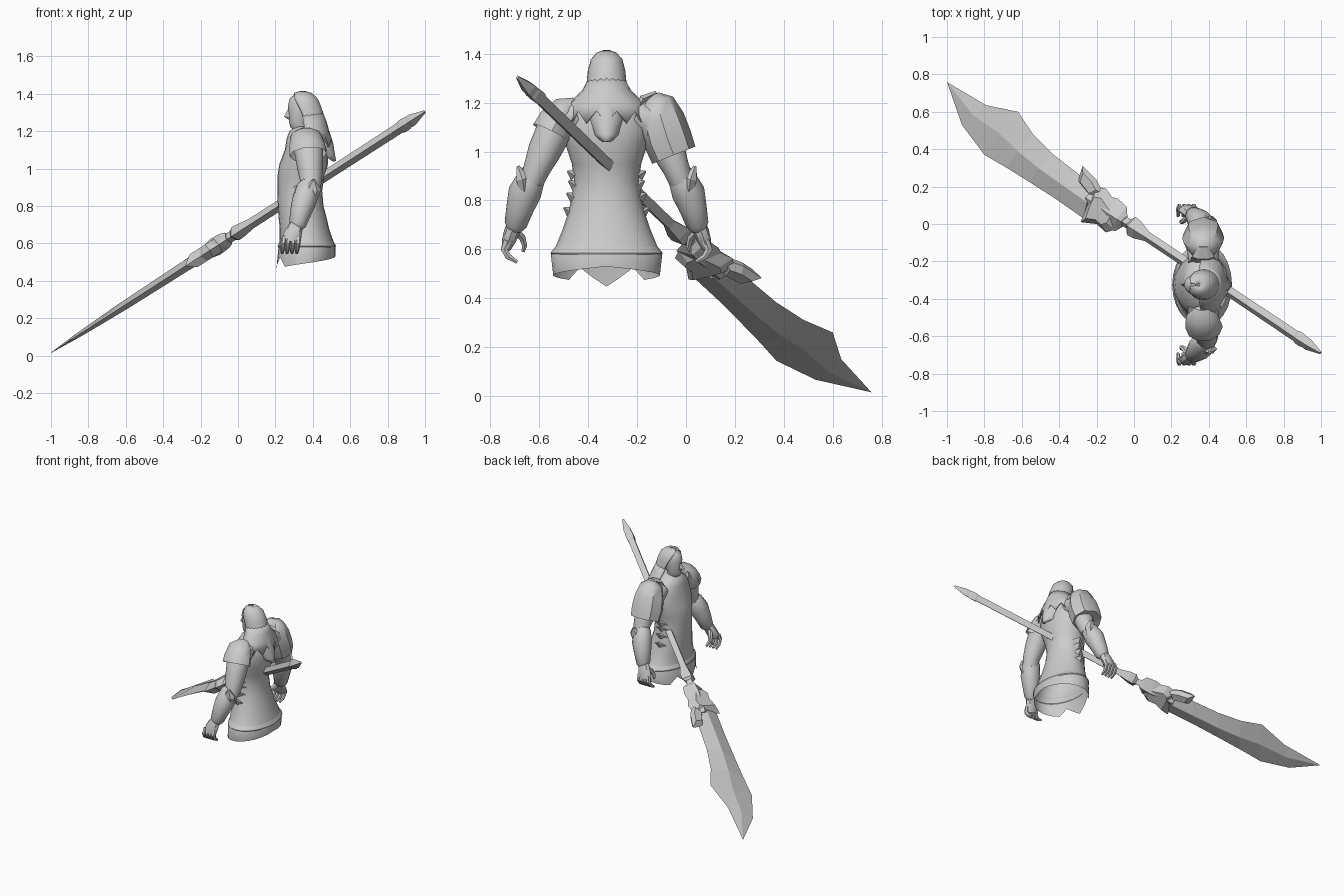
import bpy, bmesh, math
from mathutils import Vector

CY = -0.325  # figure's centre line in y; it faces -x
grey = bpy.data.materials.new("plain grey")
grey.diffuse_color = (0.6, 0.6, 0.6, 1)


def loft(name, rings, closed=True, cap0=True, cap1=True, smooth=True, thick=0):
    """Skin a list of equally long point rings."""
    bm = bmesh.new()
    rows = [[bm.verts.new(p) for p in r] for r in rings]
    n = len(rows[0])
    for a, b in zip(rows, rows[1:]):
        for i in range(n if closed else n - 1):
            j = (i + 1) % n
            bm.faces.new((a[i], a[j], b[j], b[i]))
    if closed and cap0:
        bm.faces.new(rows[0][::-1])
    if closed and cap1:
        bm.faces.new(rows[-1])
    bmesh.ops.remove_doubles(bm, verts=bm.verts, dist=1e-5)
    bmesh.ops.recalc_face_normals(bm, faces=bm.faces)
    me = bpy.data.meshes.new(name)
    bm.to_mesh(me)
    bm.free()
    me.materials.append(grey)
    ob = bpy.data.objects.new(name, me)
    bpy.context.collection.objects.link(ob)
    if thick:
        mod = ob.modifiers.new("thickness", 'SOLIDIFY')
        mod.thickness = thick
        mod.offset = 0
    if smooth:
        bpy.ops.object.select_all(action='DESELECT')
        ob.select_set(True)
        bpy.context.view_layer.objects.active = ob
        bpy.ops.object.shade_smooth_by_angle(angle=math.radians(42))
    return ob


def oval(z, cx, rx, ry, a0=0, a1=360, n=24):
    """Level ring; angle 0 is the figure's back."""
    full = a1 - a0 == 360
    out = []
    for i in range(n if full else n + 1):
        a = math.radians(a0 + (a1 - a0) * i / n)
        out.append(Vector((cx + rx * math.cos(a), CY + ry * math.sin(a), z)))
    return out


def tube(name, path, sides=10, hint=(1, 0, 0), **kw):
    """Path rows are (x, y, z, radius along hint, radius across)."""
    pts = [Vector(p[:3]) for p in path]
    rings = []
    for i, p in enumerate(pts):
        t = (pts[min(i + 1, len(pts) - 1)] - pts[max(i - 1, 0)]).normalized()
        u = Vector(hint)
        u = (u - t * u.dot(t)).normalized()
        v = t.cross(u)
        ru, rv = path[i][3], path[i][4]
        rings.append([p + u * ru * math.cos(a) + v * rv * math.sin(a)
                      for a in (2 * math.pi * k / sides for k in range(sides))])
    return loft(name, rings, **kw)


def side(s, rows):
    """Turn outward offsets into y positions on side s."""
    return [(r[0], CY + s * r[1], *r[2:]) for r in rows]


# Torso and coat: z, centre x, depth radius, width radius
coat = [(1.225, .36, .05, .05), (1.20, .36, .085, .09), (1.16, .365, .105, .15),
        (1.10, .365, .115, .175), (1.02, .35, .13, .165), (.95, .335, .125, .142),
        (.88, .33, .12, .133), (.80, .335, .122, .145), (.74, .345, .128, .16),
        (.68, .355, .132, .18), (.60, .368, .146, .213), (.58, .368, .152, .228)]
rings = [oval(*r) for r in coat]


def hem(a):
    a = min(a, 360 - a)  # front notches and pointed middle tail
    if a <= 136:
        return .53 - .055 * a / 135
    return .525 if a < 151 else (.485 if a < 166 else .447)


bottom = oval(.5, .362, .158, .218)
for i, p in enumerate(bottom):
    p.z = hem(i * 15)
rings.append(bottom)
loft("coat", rings, cap1=False)

# Belt lip and waist lacing points
loft("belt_lip", [oval(.615, .366, .142, .205), oval(.585, .368, .156, .23),
                  oval(.572, .368, .150, .222)], cap0=False, cap1=False)
for s in (-1, 1):
    for z, d in ((.77, .145), (.83, .133), (.88, .125), (.92, .13)):
        tube("lacing_point", side(s, [(.335, d, z - .02, .05, .025),
                                      (.335, d + .03, z, .004, .004)]), 4, smooth=False)

# Head with brow, nose and chin
loft("head", [oval(z, x, rx, ry, n=16) for z, x, rx, ry in
              ((1.18, .345, .045, .045), (1.212, .335, .045, .036), (1.222, .325, .046, .038),
               (1.25, .325, .052, .046), (1.29, .33, .058, .052), (1.335, .335, .068, .056),
               (1.375, .337, .06, .052), (1.40, .34, .035, .03))])
loft("nose", [[(.275, CY - .006, 1.325), (.275, CY + .006, 1.325), (.27, CY, 1.325)],
              [(.28, CY - .014, 1.272), (.28, CY + .014, 1.272), (.247, CY, 1.277)],
              [(.28, CY - .01, 1.262), (.28, CY + .01, 1.262), (.268, CY, 1.263)]], smooth=False)

# Long hair, narrowing to a tail on the back
hair = [(1.411, .345, .008, .008, 175), (1.40, .345, .045, .038, 165), (1.375, .352, .068, .06, 135),
        (1.33, .36, .08, .072, 115), (1.27, .375, .083, .078, 105), (1.20, .40, .083, .083, 95),
        (1.13, .425, .08, .07, 90), (1.07, .46, .054, .045, 85), (1.04, .505, .015, .012, 80)]
loft("hair", [oval(z, x, rx, ry, -a, a) for z, x, rx, ry, a in hair], closed=False, thick=.01)

# Shawl flaring from the hair over the shoulders, with a zigzag edge
shawl = [oval(z, x, rx, ry, -a, a, 12) for z, x, rx, ry, a in
         ((1.30, .375, .075, .07, 115), (1.25, .38, .09, .095, 110),
          (1.195, .385, .10, .15, 105), (1.13, .385, .115, .165, 90))]
for i, p in enumerate(shawl[-1]):
    p.z += .035 if i % 2 else -.015
loft("shawl", shawl, closed=False, thick=.008)

# Arms, bracers and hands on both sides
for s in (-1, 1):
    tube("upper_arm", side(s, [(.37, .12, 1.15, .08, .07), (.37, .18, 1.13, .085, .075),
                               (.38, .222, 1.07, .075, .073), (.385, .255, 1.0, .068, .068),
                               (.39, .285, .93, .058, .055), (.38, .305, .88, .055, .05)]), 12)
    tube("bracer", side(s, [(.385, .30, .925, .045, .045), (.375, .305, .90, .062, .056),
                            (.355, .335, .83, .066, .068), (.335, .355, .765, .057, .056),
                            (.318, .372, .70, .046, .046), (.31, .376, .685, .034, .034)]), 12)
    tube("elbow_guard", side(s, [(.39, .335, .83, .03, .025), (.40, .345, .89, .045, .028),
                                 (.405, .362, .94, .008, .008)]), 6, smooth=False)
    tube("palm", side(s, [(.315, .372, .71, .035, .032), (.30, .388, .67, .045, .032),
                          (.288, .40, .635, .05, .028), (.28, .41, .605, .045, .02)]), 8)
    for k in range(4):
        x = .242 + .026 * k
        tube("finger", side(s, [(x + .005, .405, .635, .014, .018), (x, .418, .60, .014, .017),
                                (x - .004, .402, .57, .013, .014),
                                (x - .006, .366, .548, .008, .008)]), 6)
    tube("thumb", side(s, [(.295, .375, .675, .02, .018), (.27, .345, .648, .016, .015),
                           (.255, .335, .615, .014, .012), (.25, .342, .59, .007, .007)]), 6)

# Small layered pad on the -y shoulder, big plate on the +y shoulder
tube("small_shoulder_pad", side(-1, [(.365, .125, 1.205, .04, .02), (.365, .165, 1.175, .085, .06),
                                     (.37, .205, 1.12, .096, .08), (.375, .228, 1.075, .10, .084)]),
     10, cap1=False)
tube("large_shoulder_plate", side(1, [(.37, .195, 1.235, .03, .02), (.37, .205, 1.205, .08, .07),
                                      (.37, .225, 1.13, .105, .095), (.37, .25, 1.05, .112, .10),
                                      (.37, .275, .985, .105, .095), (.37, .27, 1.0, .07, .06)]), 8)
tube("shoulder_plate_crest", side(1, [(.37, .13, 1.17, .07, .015), (.37, .15, 1.215, .06, .02),
                                      (.37, .205, 1.24, .03, .01)]), 6, smooth=False)

# Polearm: its blade lies in one slanted plane
NORMAL = Vector((-.542, 0, .84))


def slant(x, y, h=0):
    return Vector((x, y, .66 + .645 * x)) + NORMAL * h


def pole(x, r, r2=None):
    return (*slant(x, -.02 - .67 * x), r, r2 or r)


def pole_part(name, rows):
    tube(name, [pole(*r) for r in rows], 4, hint=(0, 1, 0), smooth=False)


pole_part("shaft", [(-.2, .028), (.4, .028), (.88, .03), (.93, .033), (.998, .008)])
pole_part("butt_band", [(.86, .028), (.875, .036), (.90, .036), (.915, .03)])
pole_part("shaft_collar", [(-.03, .025), (-.015, .055, .04), (.015, .052, .038), (.07, .028)])
pole_part("socket", [(-.05, .035), (-.07, .075, .045), (-.12, .085, .05),
                     (-.16, .07, .04), (-.24, .075, .034)])

# Blade sections: spine edge, cutting edge, half thickness
blade = [((-.20, .20), (-.27, .03), .03), ((-.30, .27), (-.42, .135), .028),
         ((-.43, .37), (-.56, .225), .026), ((-.54, .48), (-.68, .30), .024),
         ((-.62, .60), (-.80, .37), .02), ((-.79, .635), (-.92, .53), .013),
         ((-.997, .757), (-1, .76), .001)]
rings = []
for a, b, h in blade:
    mx, my = (a[0] + b[0]) / 2, (a[1] + b[1]) / 2
    rings.append([slant(*a), slant(mx, my, h), slant(*b), slant(mx, my, -h)])
loft("blade", rings, smooth=False)


def plate(name, outline, h):
    """Flat plate in the blade plane with chamfered rims."""
    cx = sum(p[0] for p in outline) / len(outline)
    cy = sum(p[1] for p in outline) / len(outline)
    inner = [(cx + (x - cx) * .6, cy + (y - cy) * .6) for x, y in outline]
    loft(name, [[slant(*p, -h) for p in inner], [slant(*p) for p in outline],
                [slant(*p, h) for p in inner]], smooth=False)


plate("guard", [(-.285, .01), (-.2, 0), (-.15, -.045), (-.1, -.03), (-.07, .02),
                (-.065, .07), (-.15, .19), (-.21, .2), (-.25, .12)], .04)
plate("guard_spike", [(-.275, .31), (-.2, .235), (-.16, .16), (-.22, .13), (-.3, .23)], .03)
